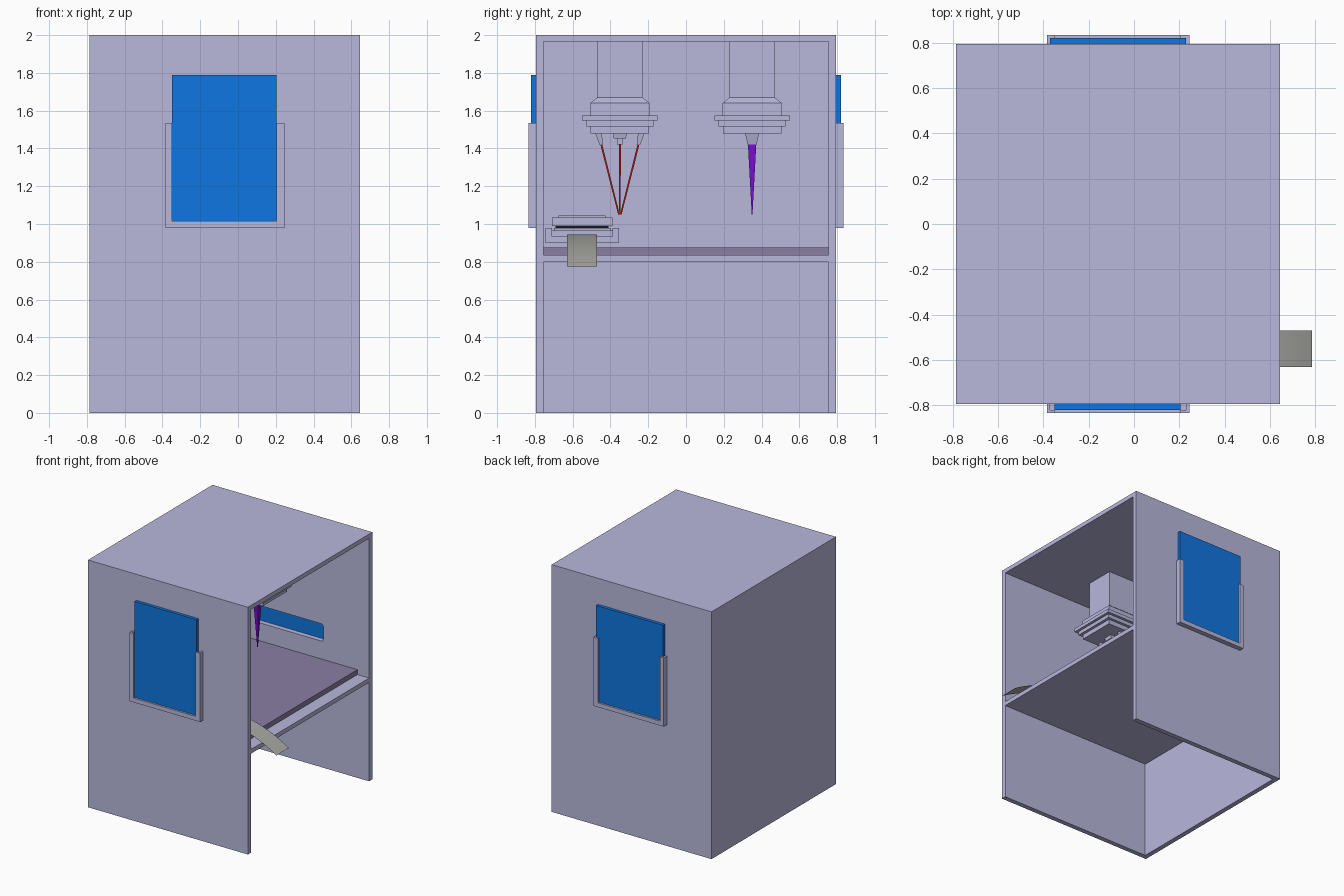
import bpy, bmesh, math
from mathutils import Vector, Matrix

if "Cube" in bpy.data.objects:
    bpy.data.objects.remove(bpy.data.objects["Cube"])


def material(name, r, g, b):
    m = bpy.data.materials.new(name)
    m.diffuse_color = (r, g, b, 1)
    m.use_nodes = True
    m.node_tree.nodes["Principled BSDF"].inputs["Base Color"].default_value = m.diffuse_color
    return m


LAV = material("lavender", 0.48, 0.48, 0.72)
PLATE = material("dusk_purple", 0.25, 0.21, 0.36)
BLUE = material("blue", 0.005, 0.18, 0.75)
GREY = material("warm_grey", 0.40, 0.40, 0.37)
RED = material("beam_red", 0.45, 0.01, 0.01)
VIOLET = material("beam_violet", 0.19, 0.005, 0.65)
BLACK = material("black", 0.01, 0.01, 0.01)
CX = -0.07  # cabinet centre in x


def finish(name, bm, mat):
    bmesh.ops.recalc_face_normals(bm, faces=bm.faces)
    me = bpy.data.meshes.new(name)
    bm.to_mesh(me)
    bm.free()
    if mat:
        me.materials.append(mat)
    ob = bpy.data.objects.new(name, me)
    bpy.context.collection.objects.link(ob)
    return ob


def add_box(bm, x, y, z):
    mat = Matrix.Translation((sum(x) / 2, sum(y) / 2, sum(z) / 2)) @ \
        Matrix.Diagonal((abs(x[1] - x[0]), abs(y[1] - y[0]), abs(z[1] - z[0]), 1))
    bmesh.ops.create_cube(bm, size=1, matrix=mat)


def box(name, x, y, z, mat=LAV):
    bm = bmesh.new()
    add_box(bm, x, y, z)
    return finish(name, bm, mat)


def add_taper(bm, p0, p1, h0, h1):
    """Square frustum from p0 to p1 with half widths h0 and h1."""
    p0, p1 = Vector(p0), Vector(p1)
    d = p1 - p0
    tilt = Vector((0, 0, -1)).rotation_difference(d).to_matrix().to_4x4()
    mat = Matrix.Translation((p0 + p1) / 2) @ tilt @ \
        Matrix.Rotation(math.pi / 4, 4, 'Z')
    k = math.sqrt(2)
    bmesh.ops.create_cone(bm, cap_ends=True, segments=4, radius1=h1 * k,
                          radius2=h0 * k, depth=d.length, matrix=mat)


def taper(name, p0, p1, h0, h1, mat):
    bm = bmesh.new()
    add_taper(bm, p0, p1, h0, h1)
    return finish(name, bm, mat)


def add_u(bm, left, right, bottom, y0, y1):
    """U-shaped channel slice, outer outline shared by all slices."""
    x0, x1, z0, z1 = -0.385, 0.245, 0.98, 1.535
    pts = [(x0, z1), (x0, z0), (x1, z0), (x1, z1),
           (right, z1), (right, bottom), (left, bottom), (left, z1)]
    f = bm.faces.new([bm.verts.new((x, y0, z)) for x, z in pts])
    ext = bmesh.ops.extrude_face_region(bm, geom=[f])["geom"]
    vs = [v for v in ext if isinstance(v, bmesh.types.BMVert)]
    bmesh.ops.translate(bm, verts=vs, vec=(0, y1 - y0, 0))


def cut(ob, cutter):
    cutter.hide_render = True
    mod = ob.modifiers.new("cut", 'BOOLEAN')
    mod.operation, mod.solver, mod.object = 'DIFFERENCE', 'EXACT', cutter
    bpy.context.view_layer.objects.active = ob
    bpy.ops.object.modifier_apply(modifier=mod.name)
    bpy.data.objects.remove(cutter, do_unlink=True)


# Cabinet shell: open on the right, open underneath, one shelf
cabinet = box("cabinet", (-0.785, 0.645), (-0.795, 0.795), (0, 2))
cut(cabinet, box("cut_upper", (-0.745, 1), (-0.755, 0.755), (0.835, 1.965), None))
cut(cabinet, box("cut_lower", (-0.745, 1), (-0.755, 0.755), (-1, 0.80), None))
for s in (-1, 1):  # rounded slots behind the sliding doors
    slot = box("cut_slot", (-0.375, 0.235), (s * 0.7, s * 0.9), (1.02, 1.16), None)
    bm = bmesh.new()
    bm.from_mesh(slot.data)
    edges = [e for e in bm.edges
             if abs(e.verts[0].co.y - e.verts[1].co.y) > 0.1]
    bmesh.ops.bevel(bm, geom=edges, offset=0.02, segments=3, profile=0.5,
                    affect='EDGES')
    bm.to_mesh(slot.data)
    bm.free()
    cut(cabinet, slot)

# Work plate on the shelf
box("work_plate", (-0.745, 0.54), (-0.755, 0.755), (0.835, 0.875), PLATE)

# Sliding doors and their grooved frames
for s, side, x, z0 in ((-1, "front", (-0.35, 0.205), 1.015),
                       (1, "back", (-0.37, 0.23), 1.0)):
    box(side + "_door", x, (s * 0.795, s * 0.82), (z0, 1.79), BLUE)
    bm = bmesh.new()
    add_u(bm, -0.37, 0.23, 1.0, s * 0.795, s * 0.82)
    add_u(bm, -0.35, 0.205, 1.015, s * 0.82, s * 0.835)
    finish(side + "_door_frame", bm, LAV)

# Two hanging heads: square column, flare, stepped plates
for y, side in ((-0.35, "front"), (0.35, "back")):
    bm = bmesh.new()
    for z0, z1, h0, h1 in ((1.965, 1.67, 0.12, 0.12), (1.67, 1.64, 0.12, 0.157),
                           (1.64, 1.575, 0.157, 0.157), (1.575, 1.547, 0.2, 0.2),
                           (1.547, 1.517, 0.178, 0.178),
                           (1.517, 1.48, 0.155, 0.155)):
        add_taper(bm, (CX, y, z0), (CX, y, z1), h0, h1)
    finish(side + "_head", bm, LAV)

# Front head: centre nozzle, two angled nozzles, three converging beams
bm = bmesh.new()
add_taper(bm, (CX, -0.35, 1.48), (CX, -0.35, 1.453), 0.037, 0.032)
add_taper(bm, (CX, -0.35, 1.453), (CX, -0.35, 1.42), 0.014, 0.014)
for s in (-1, 1):
    add_taper(bm, (CX, -0.35 + s * 0.113, 1.482), (CX, -0.35 + s * 0.098, 1.42),
              0.017, 0.009)
finish("front_nozzles", bm, LAV)
for i in (-1, 0, 1):
    taper("front_beam", (CX, -0.35 + i * 0.098, 1.42), (CX, -0.35 + i * 0.005, 1.05),
          0.005, 0.004, RED)

# Back head: single nozzle and tapering beam
taper("back_nozzle", (CX, 0.35, 1.48), (CX, 0.35, 1.42), 0.037, 0.023, LAV)
taper("back_beam", (CX, 0.35, 1.42), (CX, 0.35, 1.05), 0.022, 0.002, VIOLET)

# Stage beside the front head
SY = -0.55


def slab(bm, h, z0, z1):
    add_box(bm, (CX - h, CX + h), (SY - h, SY + h), (z0, z1))


bm = bmesh.new()
slab(bm, 0.07, 0.875, 0.90)
slab(bm, 0.195, 0.90, 0.935)
for s in (-1, 1):
    add_box(bm, (CX - 0.195, CX + 0.195), (SY + s * 0.16, SY + s * 0.195),
            (0.935, 0.98))
finish("stage_base", bm, LAV)
bm = bmesh.new()
slab(bm, 0.16, 0.935, 0.965)
slab(bm, 0.15, 0.965, 0.98)
slab(bm, 0.16, 0.99, 1.035)
slab(bm, 0.125, 1.035, 1.045)
finish("stage_carriage", bm, LAV)
bm = bmesh.new()
slab(bm, 0.14, 0.98, 0.99)
finish("stage_gasket", bm, BLACK)

# Curved exit chute: a single thin sheet
bm = bmesh.new()
R, X0, N = 1.13, 0.19, 12
end = math.asin((0.785 - X0) / R)
rows = []
for i in range(N + 1):
    a = end * i / N
    x, z = X0 + R * math.sin(a), 0.945 - R * (1 - math.cos(a))
    rows.append([bm.verts.new((x, y, z)) for y in (-0.63, -0.47)])
for a, b in zip(rows, rows[1:]):
    bm.faces.new((a[0], b[0], b[1], a[1])).smooth = True
finish("exit_chute", bm, GREY)
